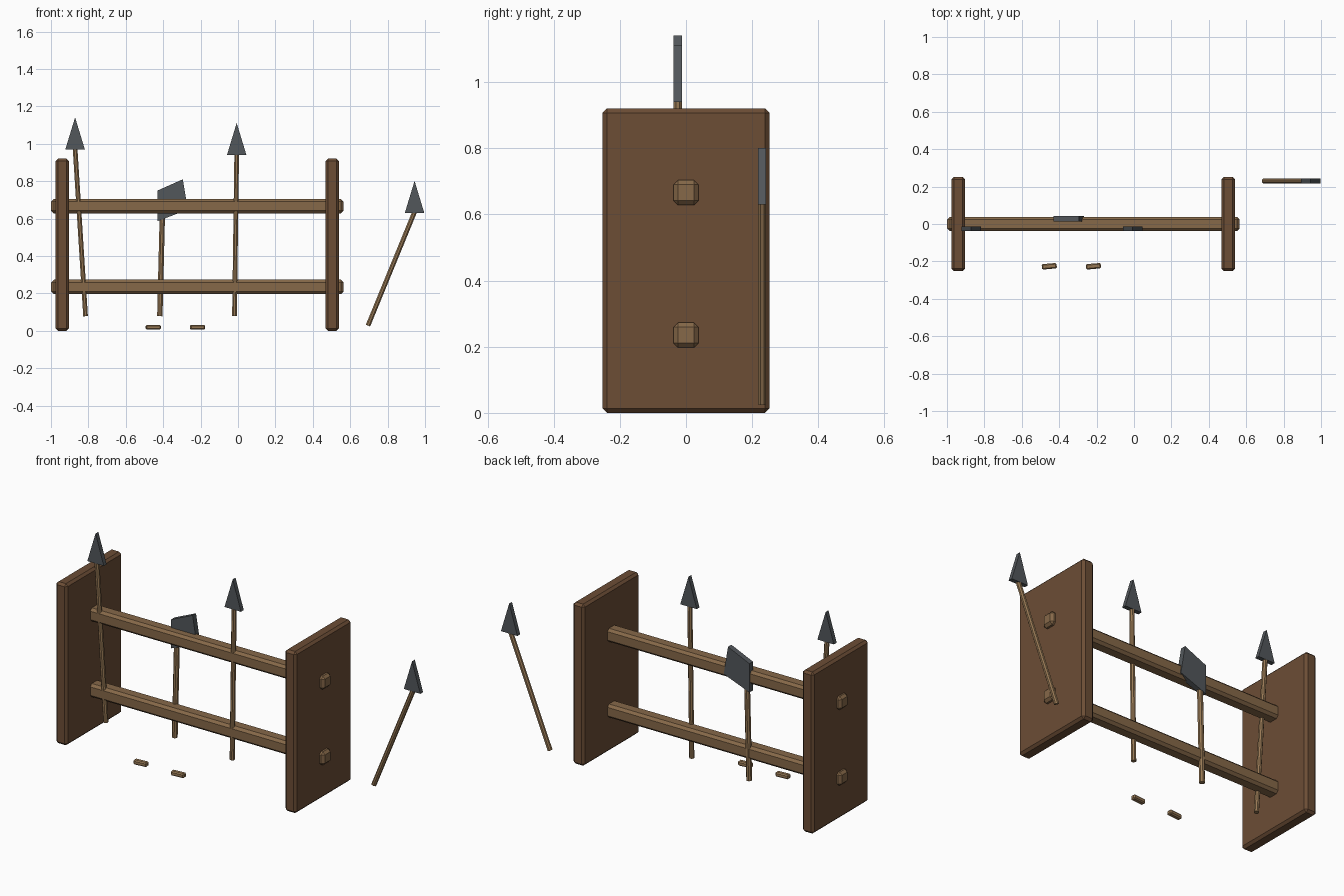
import bpy, bmesh
from math import radians
from mathutils import Vector, Matrix

if "Cube" in bpy.data.objects:
    bpy.data.objects.remove(bpy.data.objects["Cube"])


def material(name, rgb):
    m = bpy.data.materials.new(name)
    m.diffuse_color = (*rgb, 1)
    m.use_nodes = True
    m.node_tree.nodes["Principled BSDF"].inputs["Base Color"].default_value = m.diffuse_color
    return m


DARK = material("dark_wood", (0.15, 0.075, 0.036))
WOOD = material("rail_wood", (0.24, 0.14, 0.066))
POLE = material("pole_wood", (0.31, 0.19, 0.09))
IRON = material("iron", (0.085, 0.095, 0.105))


def finish(name, bm, mat):
    bmesh.ops.recalc_face_normals(bm, faces=bm.faces)
    me = bpy.data.meshes.new(name)
    bm.to_mesh(me)
    bm.free()
    ob = bpy.data.objects.new(name, me)
    me.materials.append(mat)
    bpy.context.collection.objects.link(ob)
    return ob


def box(name, centre, size, bevel, mat, turn=0):
    bm = bmesh.new()
    bmesh.ops.create_cube(bm, size=1, matrix=Matrix.Diagonal((*size, 1)))
    bmesh.ops.bevel(bm, geom=bm.edges[:], offset=bevel, segments=1, affect='EDGES')
    ob = finish(name, bm, mat)
    ob.location = centre
    ob.rotation_euler.z = radians(turn)
    return ob


def pole(name, a, b, radius):
    a, b = Vector(a), Vector(b)
    bm = bmesh.new()
    bmesh.ops.create_cone(bm, cap_ends=True, segments=8, radius1=radius,
                          radius2=radius, depth=(b - a).length,
                          matrix=Matrix.Rotation(radians(22.5), 4, 'Z'))
    ob = finish(name, bm, POLE)
    ob.location = (a + b) / 2
    ob.rotation_euler = (b - a).to_track_quat('Z', 'Y').to_euler()
    return ob


def plate(name, outline, y, thickness):
    # flat x-z outline extruded along y
    bm = bmesh.new()
    face = bm.faces.new([bm.verts.new((x, y - thickness / 2, z)) for x, z in outline])
    ext = bmesh.ops.extrude_face_region(bm, geom=[face])
    verts = [v for v in ext["geom"] if isinstance(v, bmesh.types.BMVert)]
    bmesh.ops.translate(bm, verts=verts, vec=(0, thickness, 0))
    return finish(name, bm, IRON)


# Side panels
for side, x in (("left", -0.94), ("right", 0.504)):
    box(f"{side}_panel", (x, 0, 0.46), (0.072, 0.504, 0.92), 0.013, DARK)

# Rails passing through the panels
for level, z in (("lower", 0.235), ("upper", 0.666)):
    box(f"{level}_rail", (-0.217, 0, z), (1.564, 0.076, 0.076), 0.014, WOOD)

# Spears: foot x, foot z, neck x, neck z, y
spears = (("left", -0.815, 0.078, -0.871, 0.97, -0.025),
          ("middle", -0.019, 0.078, -0.007, 0.94, -0.025),
          ("leaning", 0.695, 0.028, 0.944, 0.63, 0.23))
for name, x0, z0, x1, z1, y in spears:
    pole(f"{name}_spear_pole", (x0, y, z0), (x1, y, z1 + 0.005), 0.0135)
    plate(f"{name}_spear_head",
          [(x1 - 0.052, z1), (x1 + 0.052, z1), (x1, z1 + 0.171)], y, 0.025)

# Axe hanging behind the rails
pole("axe_handle", (-0.418, 0.028, 0.078), (-0.404, 0.028, 0.64), 0.0155)
plate("axe_head", [(-0.43, 0.586), (-0.268, 0.648), (-0.295, 0.81), (-0.43, 0.75)],
      0.028, 0.031)

# Loose pegs on the floor
for i, x in enumerate((-0.453, -0.217)):
    box(f"floor_peg_{i + 1}", (x, -0.226, 0.019), (0.08, 0.029, 0.026), 0.006, POLE, 5)
